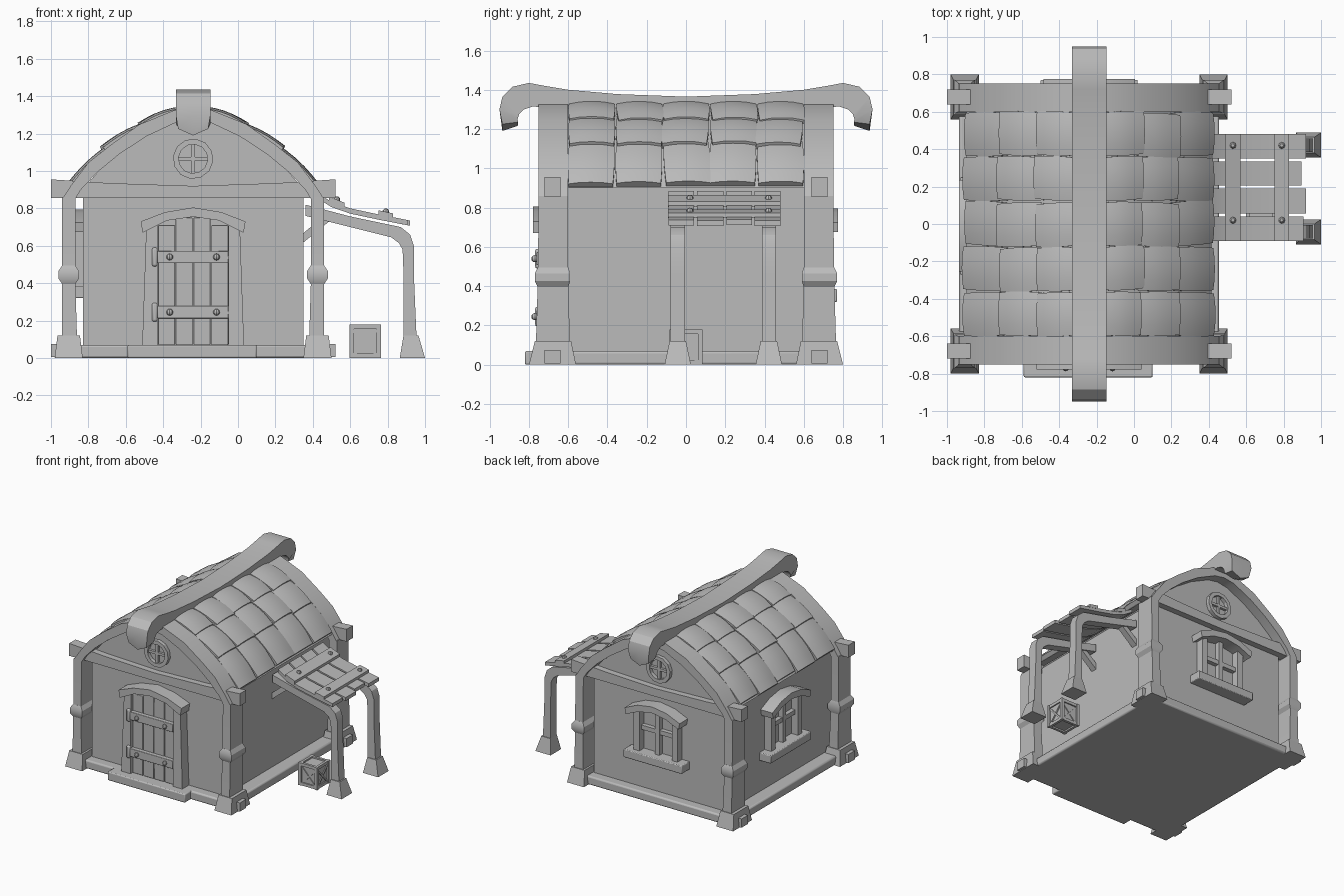
import bpy, bmesh, math, random
from mathutils import Matrix

random.seed(4)
if "Cube" in bpy.data.objects:
    bpy.data.objects.remove(bpy.data.objects["Cube"])

CX = -0.24  # centre line of the hut
grey = bpy.data.materials.new("plain grey")
grey.use_nodes = True
grey.diffuse_color = (0.5, 0.5, 0.5, 1)
grey.node_tree.nodes["Principled BSDF"].inputs["Base Color"].default_value = (0.5, 0.5, 0.5, 1)
parts = []


def finish(name, bm, bevel=0):
    bmesh.ops.recalc_face_normals(bm, faces=bm.faces)
    mesh = bpy.data.meshes.new(name)
    bm.to_mesh(mesh)
    bm.free()
    mesh.materials.append(grey)
    ob = bpy.data.objects.new(name, mesh)
    bpy.context.collection.objects.link(ob)
    if bevel:
        mod = ob.modifiers.new("soft edges", "BEVEL")
        mod.width, mod.segments = bevel, 2
    parts.append(ob)
    return ob


def loft(name, rings, bevel=0, closed=False):
    """Skin a list of equal rings of points."""
    bm = bmesh.new()
    vs = [[bm.verts.new(p) for p in ring] for ring in rings]
    n = len(rings[0])
    pairs = list(zip(vs, vs[1:])) + ([(vs[-1], vs[0])] if closed else [])
    for a, b in pairs:
        for i in range(n):
            bm.faces.new((a[i], a[(i + 1) % n], b[(i + 1) % n], b[i]))
    if not closed:
        bm.faces.new(vs[0])
        bm.faces.new(vs[-1])
    return finish(name, bm, bevel)


def rect(x0, x1, y0, y1, z):
    return [(x0, y0, z), (x1, y0, z), (x1, y1, z), (x0, y1, z)]


def box(name, x0, x1, y0, y1, z0, z1, bevel=0):
    return loft(name, [rect(x0, x1, y0, y1, z0), rect(x0, x1, y0, y1, z1)], bevel)


def strip(name, outer, inner, y0, y1, bevel=0):
    """Band between two xz lines, with depth along y."""
    return loft(name, [[(a, y0, b), (a, y1, b), (c, y1, d), (c, y0, d)]
                       for (a, b), (c, d) in zip(outer, inner)], bevel)


def both(half, cx=0):
    """Mirror a half line that ends on the centre line."""
    return [(cx - x, z) for x, z in half] + [(cx + x, z) for x, z in half[-2::-1]]


def drop(line, d):
    return [(x, z - d) for x, z in line]


def bolt(name, x, y, z):
    bm = bmesh.new()
    bmesh.ops.create_uvsphere(bm, u_segments=8, v_segments=6, radius=0.018,
                              matrix=Matrix.Translation((x, y, z)))
    return finish(name, bm)


# Walls, floor and roof shell
arch_out = [(.70, .85), (.655, .92), (.56, 1.045), (.44, 1.14), (.285, 1.25), (.10, 1.325), (0, 1.34)]
arch_in = [(.63, .85), (.60, .90), (.51, .995), (.395, 1.09), (.25, 1.185), (.09, 1.26), (0, 1.275)]
outline = both([(.59, .03), (.59, .90)] + arch_in[2:], CX)
loft("walls", [[(x, y, z) for x, z in outline] for y in (-.67, .67)])
strip("roof_shell", both(drop(arch_out[1:], .02), CX), both(arch_in[1:], CX), -.62, .62)
box("plinth", CX - .695, CX + .695, -.745, .745, 0, .07, .012)
box("door_step", -.59, .10, -.82, -.70, 0, .07, .008)

# Frames at both gables
beam_top = both([(.76, .955), (.45, .935), (0, .92)], CX)
for s, end in ((-1, "front"), (1, "back")):
    ya, yb = sorted((s * .6, s * .75))
    strip(end + "_arch", both(arch_out, CX), both(arch_in, CX), ya, yb)
    strip(end + "_tie_beam", beam_top, [(x, .855) for x, z in beam_top], *sorted((s * .64, s * .72)))
    for t, side in ((-1, "right"), (1, "left")):
        def level(a, b, c, d, z):
            xs, ys = sorted((CX + t * a, CX + t * b)), sorted((s * c, s * d))
            return rect(*xs, *ys, z)
        tag = end + "_" + side
        loft(tag + "_post", [level(.62, .70, .59, .765, .08), level(.63, .70, .60, .755, .42),
                             level(.63, .70, .60, .75, .86)])
        loft(tag + "_foot", [level(.59, .74, .56, .80, 0), level(.605, .725, .585, .77, .12)])
        loft(tag + "_foot_peg", [level(.66, .76, .64, .72, z) for z in (.005, .075)])
        loft(tag + "_collar", [level(.63, .70, .60, .755, .395), level(.61, .72, .59, .77, .425),
                               level(.61, .72, .59, .77, .465), level(.63, .70, .60, .755, .495)])

# Roof tiles
rows = [((.07, 1.345), (.29, 1.26)), ((.25, 1.265), (.49, 1.135)), ((.45, 1.145), (.675, .93))]
for t in (-1, 1):
    for (ux, uz), (lx, lz) in rows:
        length = math.hypot(lx - ux, lz - uz)
        nx, nz = (uz - lz) / length, (lx - ux) / length
        for col in range(5):
            yc = -.48 + col * .24
            skew, slide = random.uniform(-.012, .012), random.uniform(-.012, .012)
            rings = []
            for i in range(6):
                f = i / 5
                g = f * (1 + slide / length)
                lift = .014 * math.sin(math.pi * f)
                thick = .025 + .015 * f
                x, z = ux + (lx - ux) * g + nx * lift, uz + (lz - uz) * g + nz * lift
                half = .113 + .006 * math.sin(math.pi * f)
                ys = [yc + skew * f + half * k for k in (-1, -.5, 0, .5, 1)]
                crown = [-.012, -.002, 0, -.002, -.012]
                top = [(CX + t * (x + nx * c), y, z + nz * c) for y, c in zip(ys, crown)]
                low = [(CX + t * (x - nx * thick), y, z - nz * thick) for y in (ys[4], ys[0])]
                rings.append(top + low)
            loft("roof_tile", rings)

# Ridge beam with hooked ends
ridge_top = [(0, 1.365), (.35, 1.378), (.6, 1.40), (.72, 1.42), (.80, 1.435),
             (.885, 1.415), (.935, 1.365), (.95, 1.30), (.935, 1.225)]
ridge_low = [(0, 1.27), (.35, 1.28), (.6, 1.30), (.72, 1.31), (.78, 1.315),
             (.825, 1.30), (.85, 1.275), (.858, 1.25), (.855, 1.235)]
rings = []
for s in (-1, 1):
    half = []
    for i, ((a, b), (c, d)) in enumerate(zip(ridge_top, ridge_low)):
        tip = .035 if i == 8 else 0
        w = .0925 if i < 8 else .08
        half.append([(CX - w, s * a, b), (CX, s * a, b - tip), (CX + w, s * a, b),
                     (CX + w, s * c, d), (CX, s * c, d - tip / 2), (CX - w, s * c, d)])
    rings += half[::-1] if s < 0 else half[1:]
loft("ridge_beam", rings)

# Round gable windows
for s, end in ((-1, "front"), (1, "back")):
    def hoop(a):
        c, n = math.cos(a), math.sin(a)
        return [(CX + r * c, s * y, 1.065 + r * n) for r, y in ((.108, .66), (.108, .70), (.078, .70), (.078, .66))]
    loft(end + "_round_window", [hoop(math.radians(22.5 + 30 * k)) for k in range(12)], closed=True)
    ys = sorted((s * .66, s * .69))
    box(end + "_round_bar", CX - .085, CX + .085, *ys, 1.055, 1.075)
    box(end + "_round_bar", CX - .01, CX + .01, *ys, .985, 1.145)

# Door
for k, top in enumerate((.71, .75, .75, .71)):
    x = CX - .19 + k * .095
    box("door_plank", x + .002, x + .093, -.73, -.66, .07, top, .004)
for t in (-1, 1):
    xs = [sorted((CX + t * .19, CX + t * w)) for w in (.272, .25)]
    loft("door_jamb", [rect(*xs[0], -.755, -.66, .07), rect(*xs[1], -.75, -.66, .71)])
head = both([(.28, .73), (.15, .78), (0, .805)], CX)
strip("door_lintel", head, both([(.27, .67), (.14, .735), (0, .755)], CX), -.778, -.66)
for z in (.245, .54):
    box("door_strap", -.43, -.05, -.762, -.725, z - .033, z + .033, .004)
    box("door_hinge", -.46, -.43, -.768, -.72, z - .05, z + .05, .01)
    for x in (-.365, -.115):
        bolt("door_bolt", x, -.77, z)

# Casement windows on the back and the side walls
for tag, loc, turn in (("back", (CX, .67, 0), math.pi), ("side", (CX - .59, -.01, 0), -math.pi / 2)):
    first = len(parts)
    box(tag + "_window_sill", -.26, .26, -.10, .01, .32, .385, .006)
    strip(tag + "_window_lintel", both([(.245, .725), (.13, .775), (0, .795)]),
          both([(.235, .675), (.12, .725), (0, .745)]), -.105, .01)
    for t in (-1, 1):
        box(tag + "_window_jamb", *sorted((t * .145, t * .195)), -.06, .01, .38, .72)
    box(tag + "_window_mullion", -.02, .02, -.04, .01, .38, .75)
    box(tag + "_window_crossbar", -.15, .15, -.035, .01, .55, .585)
    for ob in parts[first:]:
        ob.location = loc
        ob.rotation_euler.z = turn

# Lean-to awning
slope = [(.42, .885), (.50, .835), (.60, .80), (.75, .768), (.92, .735)]
for y0, y1, cut in ((-.09, .04, .015), (.055, .19, 0), (.205, .335, .025), (.35, .48, 0)):
    line = slope[:-1] + [(.92 - cut, .735 + cut * .2)]
    strip("awning_plank", line, drop(line, .028), y0, y1)
for (xa, za), (xb, zb) in (((.487, .863), (.57, .83)), ((.75, .79), (.83, .773))):
    line = [(xa, za), (xb, zb)]
    strip("awning_batten", line, drop(line, .026), -.092, .482)
    for y in (.02, .42):
        bolt("awning_bolt", (xa + xb) / 2, y, (za + zb) / 2)
post_out = [(.955, .1), (.94, .45), (.94, .60), (.92, .66), (.87, .70), (.6, .757), (.36, .82)]
post_in = [(.885, .1), (.885, .45), (.88, .58), (.86, .615), (.82, .645), (.6, .70), (.36, .76)]
for y in (-.042, .422):
    strip("awning_post", post_out, post_in, y - .036, y + .036)
    loft("awning_foot", [rect(.865, 1.0, y - .067, y + .067, 0), rect(.885, .965, y - .042, y + .042, .12)])
    strip("awning_brace", [(.34, .66), (.49, .785)], [(.34, .61), (.53, .765)], y - .025, y + .025)

# Crate
x, w, h = .68, .085, .18
box("crate_core", x - .07, x + .07, -.07, .07, .012, .168)
for a in (-1, 1):
    for b in (-1, 1):
        p, q = sorted((x + a * w, x + a * (w - .024))), sorted((b * w, b * (w - .024)))
        r = (0, .024) if b < 0 else (h - .024, h)
        box("crate_corner", *p, *q, 0, h)
        box("crate_rail", x - w + .01, x + w - .01, *sorted((a * .08, a * .06)), *r)
        box("crate_rail", *sorted((x + a * .08, x + a * .06)), -w + .01, w - .01, *r)
        for turn in (0, math.pi / 2):
            slat = strip("crate_slat", [(-.065, .09 + b * .07), (.065, .09 - b * .07)],
                         [(-.065, .072 + b * .07), (.065, .072 - b * .07)], *sorted((a * .07, a * .077)))
            slat.location.x = x
            slat.rotation_euler.z = turn

# Soft shading on curved parts, crisp edges elsewhere
bpy.ops.object.select_all(action="DESELECT")
for ob in parts:
    ob.select_set(True)
bpy.context.view_layer.objects.active = parts[0]
bpy.ops.object.shade_smooth_by_angle(angle=math.radians(30))
